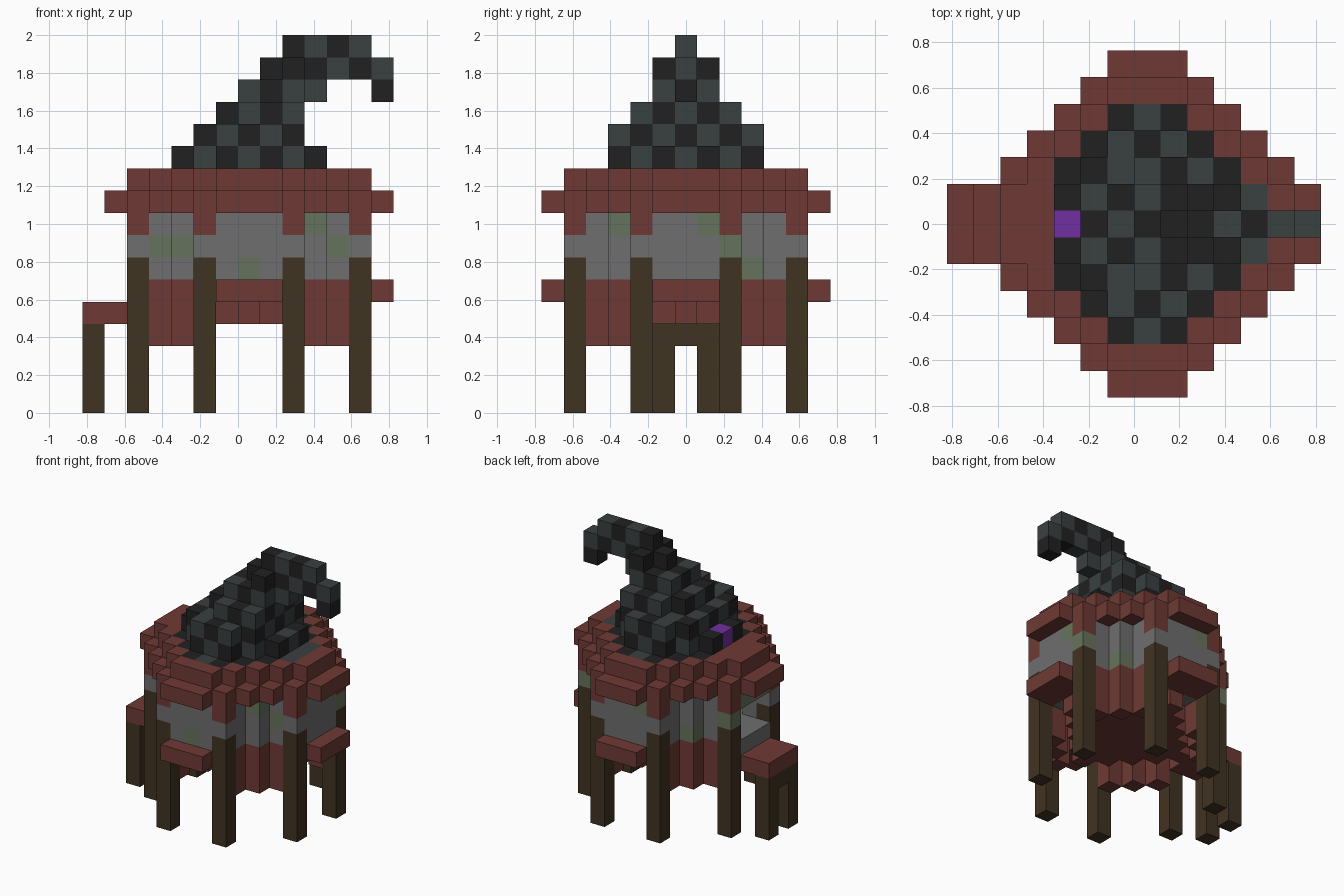
import bpy
import bmesh
from mathutils import Vector

if "Cube" in bpy.data.objects:
    bpy.data.objects.remove(bpy.data.objects["Cube"], do_unlink=True)

U = 2 / 17  # edge of one block


def material(name, rgb):
    m = bpy.data.materials.new(name)
    m.use_nodes = True
    m.diffuse_color = (*rgb, 1)
    m.node_tree.nodes["Principled BSDF"].inputs["Base Color"].default_value = (*rgb, 1)
    return m


MATS = {
    "red": material("red_wood", (0.156, 0.042, 0.035)),
    "brown": material("brown_wood", (0.051, 0.033, 0.016)),
    "stone": material("grey_stone", (0.156, 0.156, 0.156)),
    "moss": material("mossy_stone", (0.133, 0.171, 0.107)),
    "black": material("black_cloth", (0.015, 0.015, 0.015)),
    "slate": material("slate_cloth", (0.041, 0.050, 0.051)),
    "purple": material("purple_gem", (0.162, 0.030, 0.352)),
}

blocks = {}  # cell -> (part, colour)


def put(part, colour, xs, ys, zs):
    for x in xs:
        for y in ys:
            for z in zs:
                blocks[x, y, z] = (part, colour)


def span(a, b):
    return range(a, b + 1)


def disc(reach, total):
    """Cells of a square with its corners cut off in steps."""
    r = span(-reach, reach)
    return [(x, y) for x in r for y in r if abs(x) + abs(y) <= total]


SIDE = span(-1, 1)
BODY = disc(5, 6)
INSIDE = set(disc(4, 5))

# Floor, underside and low skirts at the diagonals
for x, y in BODY:
    doorway = x == -5 and abs(y) <= 1
    put("floor", "stone" if doorway or (x, y) in INSIDE else "red", [x], [y], [5])
    if min(abs(x), abs(y)) >= 2 and abs(x) + abs(y) == 6:
        put("skirts", "red", [x], [y], [3, 4])
    # Stone walls with a doorway under a lintel
    if (x, y) not in INSIDE:
        put("walls", "stone", [x], [y], [8] if doorway else span(6, 8))
for x, y in disc(4, 4):
    put("underside", "red", [x], [y], [4])

# Stepped roof with a wide brim
for x, y in disc(6, 7):
    put("brim", "red", [x], [y], [9])
for x, y in disc(5, 6):
    put("roof", "red", [x], [y], [10])

# Eight posts with a stone joint and a capital under the brim
for a in (-1, 1):
    for b in (-1, 1):
        for x, y in ((2 * a, 5 * b), (5 * a, 2 * b)):
            put("posts", "brown", [x], [y], span(0, 6))
            put("joints", "stone", [x], [y], [7])
            put("capitals", "red", [x], [y], [8])

# Mossy patches
for x, y, z in [(-4, -2, 7), (-3, -3, 7), (0, -5, 6), (3, -3, 8), (4, -2, 7),
                (5, 1, 8), (5, 2, 7), (3, 3, 6), (-1, 5, 8), (-3, 3, 6),
                (-5, 2, 7), (-5, 1, 8)]:
    blocks[x, y, z] = (blocks[x, y, z][0], "moss")

# Window ledges on three sides
for y in (-6, 6):
    put("ledges", "red", SIDE, [y], [5])
put("ledges", "red", [6], SIDE, [5])

# Porch step on a small trestle
put("porch", "red", span(-7, -5), SIDE, [4])
for y in (-1, 1):
    put("porch_legs", "brown", [-7], [y], span(0, 3))
put("porch_legs", "brown", [-7], [0], [3])


# Bent chequered hat: wide tiers alternate around the rim, the tip is chequered
def hat(z, x0, x1, half):
    for x in span(x0, x1):
        for y in span(-half, half):
            n = min(abs(x), abs(y)) if z < 14 else x + y
            put("hat", "slate" if (n + z) % 2 else "black", [x], [y], [z])


for x, y in disc(4, 5):
    if x > -4:
        dark = (x + y) % 2 and x < 4
        put("hat", "black" if dark else "slate", [x], [y], [10])
for reach in (1, 2, 3):
    hat(11, -reach, reach, 4 - reach)
hat(12, -1, 1, 3)
hat(12, -2, 2, 2)
hat(13, -1, 2, 1)
hat(13, 0, 2, 2)
hat(14, 0, 2, 1)
hat(14, 0, 3, 0)
hat(15, 2, 2, 1)
hat(15, 1, 6, 0)
hat(16, 2, 5, 0)
hat(14, 6, 6, 0)

# Gem over the doorway
put("gem", "purple", [-3], [0], [11])

AXES = [Vector((1, 0, 0)), Vector((0, 1, 0)), Vector((0, 0, 1))]


def build(part):
    """One mesh of the exposed block faces of a part."""
    cells = {c: v[1] for c, v in blocks.items() if v[0] == part}
    colours = sorted(set(cells.values()))
    bm = bmesh.new()
    for c, colour in cells.items():
        centre = Vector((c[0] + 0.5, c[1], c[2] + 0.5))
        for i in range(3):
            for s in (-1, 1):
                n = AXES[i] * s
                if tuple(int(c[j] + n[j]) for j in range(3)) in blocks:
                    continue
                t = AXES[(i + 1) % 3] / 2
                b = n.cross(t)
                m = centre + n / 2
                corners = (m - t - b, m + t - b, m + t + b, m - t + b)
                face = bm.faces.new([bm.verts.new(p * U) for p in corners])
                face.material_index = colours.index(colour)
    bmesh.ops.remove_doubles(bm, verts=bm.verts, dist=U / 100)
    mesh = bpy.data.meshes.new(part)
    bm.to_mesh(mesh)
    bm.free()
    for colour in colours:
        mesh.materials.append(MATS[colour])
    bpy.context.collection.objects.link(bpy.data.objects.new(part, mesh))


for part in sorted({v[0] for v in blocks.values()}):
    build(part)
